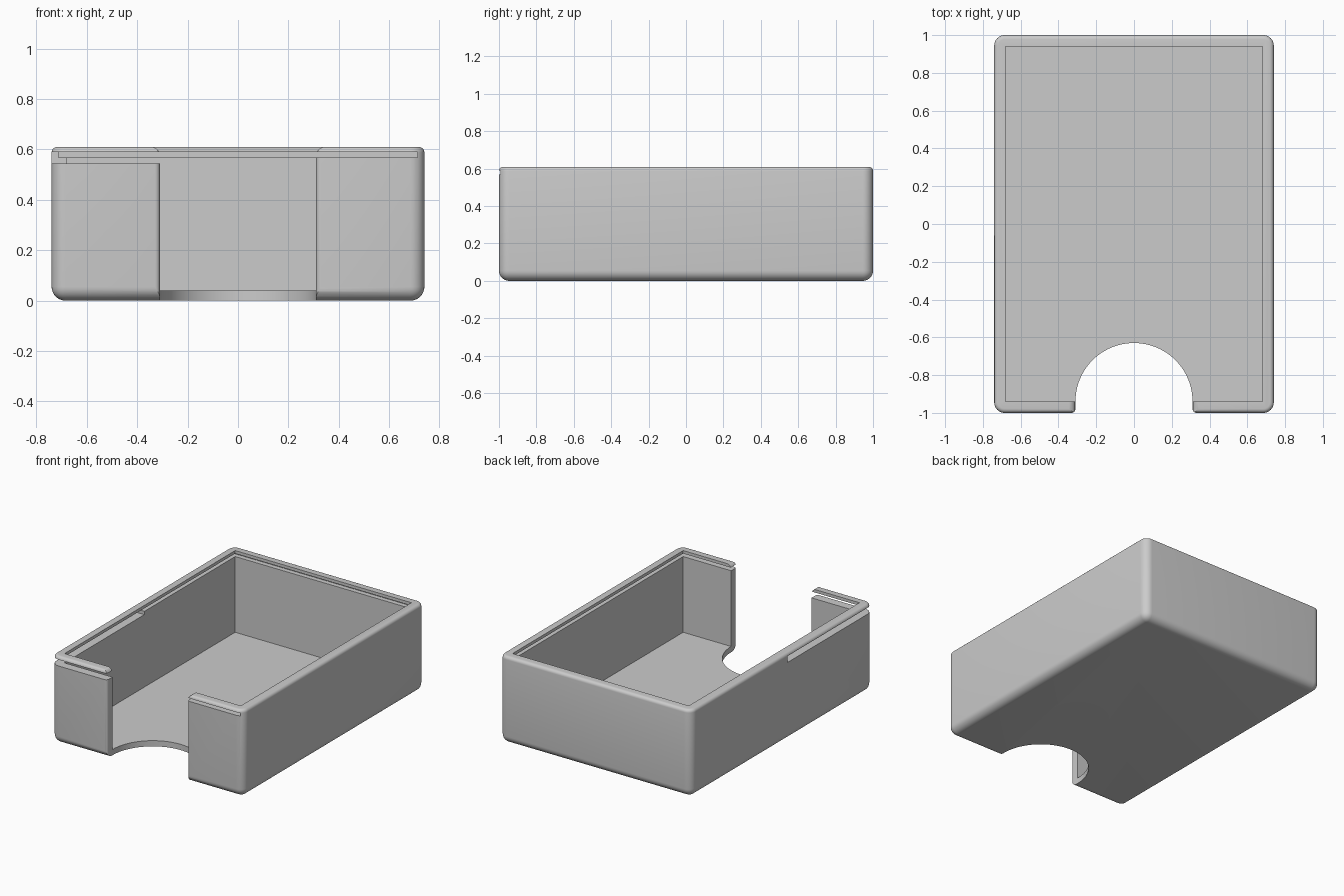
import bpy, bmesh, math

old = bpy.data.objects.get("Cube")
if old:
    bpy.data.objects.remove(old, do_unlink=True)

W, L, H = 1.48, 2.0, 0.61      # outer size
WALL, FLOOR = 0.06, 0.04
R = 0.31                       # thumb opening radius

grey = bpy.data.materials.new("plain grey")
grey.use_nodes = True
color = (0.6, 0.6, 0.6, 1)
grey.diffuse_color = color
grey.node_tree.nodes["Principled BSDF"].inputs["Base Color"].default_value = color


def new_object(name, bm):
    bmesh.ops.recalc_face_normals(bm, faces=bm.faces)
    mesh = bpy.data.meshes.new(name)
    bm.to_mesh(mesh)
    bm.free()
    mesh.materials.append(grey)
    obj = bpy.data.objects.new(name, mesh)
    bpy.context.collection.objects.link(obj)
    return obj


def block(x0, x1, y0, y1, z0, z1):
    bm = bmesh.new()
    bmesh.ops.create_cube(bm, size=1)
    for v in bm.verts:
        v.co.x = x1 if v.co.x > 0 else x0
        v.co.y = y1 if v.co.y > 0 else y0
        v.co.z = z1 if v.co.z > 0 else z0
    return bm


def prism(points, offset):
    bm = bmesh.new()
    face = bm.faces.new([bm.verts.new(p) for p in points])
    out = bmesh.ops.extrude_face_region(bm, geom=[face])
    moved = [g for g in out["geom"] if isinstance(g, bmesh.types.BMVert)]
    bmesh.ops.translate(bm, vec=offset, verts=moved)
    return bm


def flare(r, edge, steps=6):
    """Quarter round widening from the opening width R to R + r at the edge."""
    return [(R + r - r * math.cos(a), edge - r + r * math.sin(a))
            for a in (math.pi / 2 * i / steps for i in range(steps + 1))]


# Rounded outer shell
bm = block(-W / 2, W / 2, -L / 2, L / 2, 0, H)
edges = [e for e in bm.edges if min(v.co.z for v in e.verts) < 0.01]
bmesh.ops.bevel(bm, geom=edges, offset=0.055, segments=8, profile=0.5, affect='EDGES')
top = [e for e in bm.edges if all(v.co.z > H - 0.001 for v in e.verts)]
bmesh.ops.bevel(bm, geom=top, offset=0.022, segments=5, profile=0.5, affect='EDGES')
tray = new_object("tray", bm)

# Thumb opening: half round in the floor, straight sides, rounded front edges
side = flare(0.02, L / 2)
arc = [(R * math.cos(a), R * math.sin(a) - L / 2 + WALL)
       for a in (math.pi * i / 48 for i in range(49))]
left = [(x, -y, -0.1) for x, y in reversed(side)]
outline = [(side[-1][0], -1.1, -0.1)] + left + [(x, y, -0.1) for x, y in arc]
outline += [(-x, y, z) for x, y, z in reversed(left)] + [(-side[-1][0], -1.1, -0.1)]
opening = prism(outline, (0, 0, 1))

# Rounded upper ends of the front lips
rim = [(x, -1.1, z) for x, z in flare(0.035, H)]
rim = [(R, -1.1, 0.5)] + rim + [(rim[-1][0], -1.1, 0.7)]
lip_round = prism(rim + [(-x, y, z) for x, y, z in reversed(rim)], (0, 0.2, 0))

cutters = {
    "cavity": block(-W / 2 + WALL, W / 2 - WALL, -L / 2 + WALL, L / 2 - WALL, FLOOR, 1),
    "lid_groove": block(-0.713, 0.713, -1.1, 0.973, 0.568, 0.589),
    "side_slot": block(-0.9, -0.2, -1.1, -0.06, 0.545, 0.589),
    "thumb_opening": opening,
    "lip_rounding": lip_round,
}

bpy.context.view_layer.objects.active = tray
for name, cutter_mesh in cutters.items():
    cutter = new_object(name, cutter_mesh)
    cutter.hide_render = True
    mod = tray.modifiers.new(name, 'BOOLEAN')
    mod.operation = 'DIFFERENCE'
    mod.solver = 'EXACT'
    mod.object = cutter
    bpy.ops.object.modifier_apply(modifier=name)
    bpy.data.objects.remove(cutter, do_unlink=True)

# Smooth fillets, crisp corners
bpy.ops.object.select_all(action='DESELECT')
tray.select_set(True)
bpy.ops.object.shade_smooth_by_angle(angle=math.radians(30))
